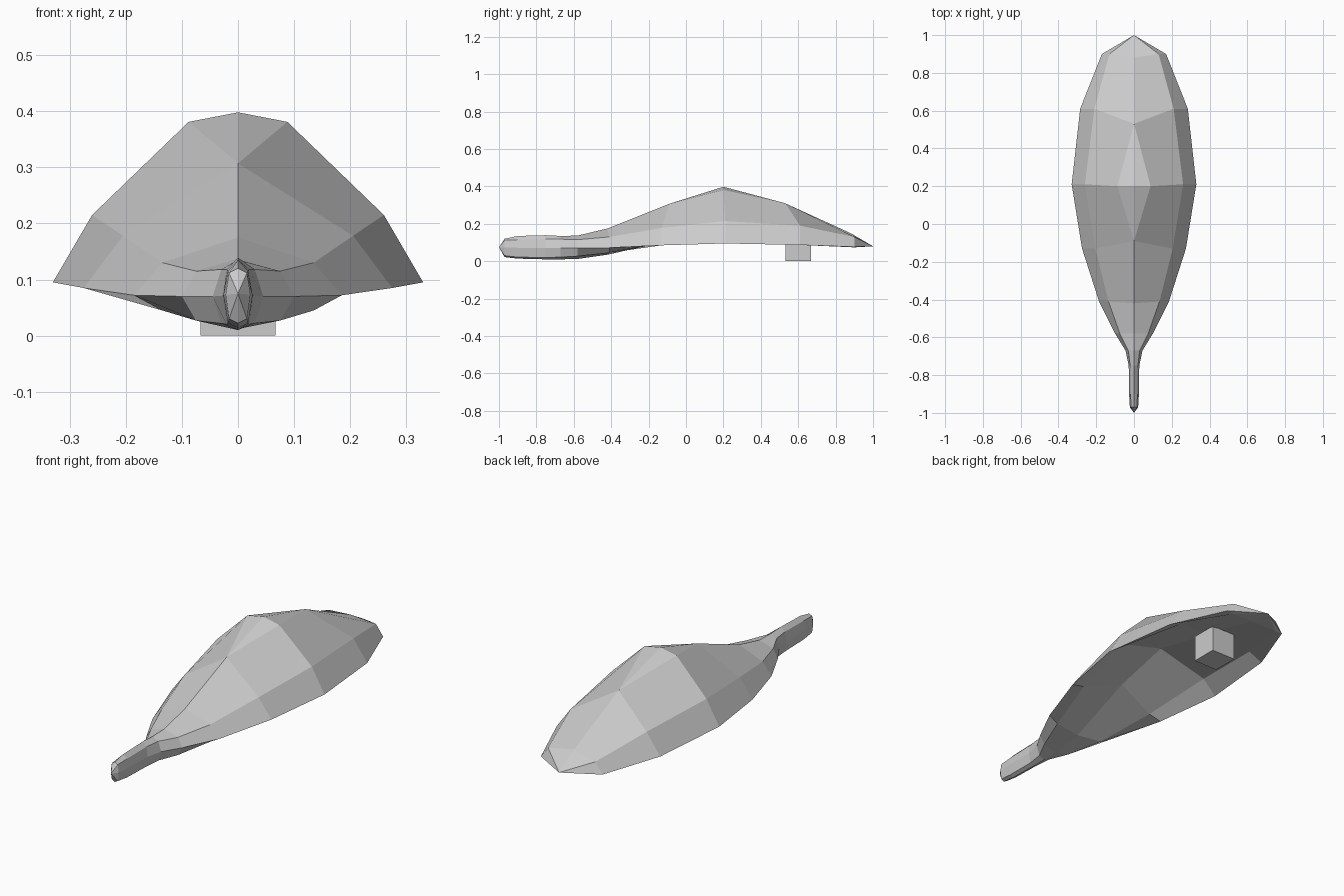
import bpy
import bmesh

# Remove the default cube only
default_cube = bpy.data.objects.get("Cube")
if default_cube:
    bpy.data.objects.remove(default_cube, do_unlink=True)


def make_material(name, colour):
    material = bpy.data.materials.new(name)
    material.use_nodes = True
    material.diffuse_color = colour
    shader = material.node_tree.nodes["Principled BSDF"]
    shader.inputs["Base Color"].default_value = colour
    return material


def add_object(name, bm, material):
    bmesh.ops.recalc_face_normals(bm, faces=bm.faces)
    mesh = bpy.data.meshes.new(name)
    bm.to_mesh(mesh)
    bm.free()
    mesh.materials.append(material)
    obj = bpy.data.objects.new(name, mesh)
    bpy.context.collection.objects.link(obj)
    return obj


def section(ridge_y, side_y, rim_x, rim_z, side_x, side_top, side_low,
            ridge_top, ridge_low, crown_x=0, crown_drop=0):
    """Closed cross-section: ridge, crown, side, rim, underside, keel."""
    ridge = (0, ridge_y, ridge_top)
    keel = (0, ridge_y, ridge_low)
    half = [
        (crown_x, ridge_y, ridge_top - crown_drop),
        (side_x, side_y, side_top),
        (rim_x, side_y, rim_z),
        (side_x, side_y, side_low),
    ]
    mirrored = [(-x, y, z) for x, y, z in reversed(half)]
    return [ridge] + half + [keel] + mirrored


def point_section(y, z, like):
    """Section shrunk to a point, closing an end."""
    return [(0, y, z) for _ in like]


def loft(sections):
    """Skin the sections; coincident points merge into triangles."""
    bm = bmesh.new()
    rings = [[bm.verts.new(point) for point in ring] for ring in sections]
    for ring, following in zip(rings, rings[1:]):
        count = len(ring)
        for i in range(count):
            j = (i + 1) % count
            bm.faces.new((ring[i], ring[j], following[j], following[i]))
    bmesh.ops.remove_doubles(bm, verts=bm.verts, dist=0.0005)
    return bm


grey = make_material("light grey", (0.6, 0.6, 0.6, 1))

# Handle sections, from the front end to the neck
handle = [
    section(-.97, -.97, .022, .073, .016, .112, .03, .12, .022),
    section(-.9, -.9, .026, .072, .018, .115, .022, .135, .014),
    section(-.75, -.75, .028, .071, .02, .118, .02, .139, .01),
    section(-.67, -.67, .045, .07, .03, .118, .022, .135, .01),
    section(-.58, -.58, .1, .07, .075, .115, .027, .137, .012),
]

# Domed shell sections, hollow underneath, with a diamond crown
shell = [
    section(-.42, -.41, .185, .072, .135, .13, .045, .175, .035),
    section(-.09, -.13, .275, .085, .205, .178, .1, .307, .17),
    section(.2, .21, .33, .095, .26, .215, .165, .398, .24,
            crown_x=.088, crown_drop=.017),
    section(.53, .61, .285, .087, .21, .19, .12, .31, .17),
    section(.88, .9, .17, .077, .13, .13, .074, .15, .09),
]

# Close both ends and skin the body
nose = point_section(-1, .075, handle[0])
tail = point_section(1, .08, shell[0])
add_object("domed_body", loft([nose] + handle + shell + [tail]), grey)

# Small block under the rear of the shell
block = bmesh.new()
bmesh.ops.create_cube(block, size=.134)
bmesh.ops.translate(block, verts=block.verts, vec=(0, .6, .067))
add_object("support_block", block, grey)
